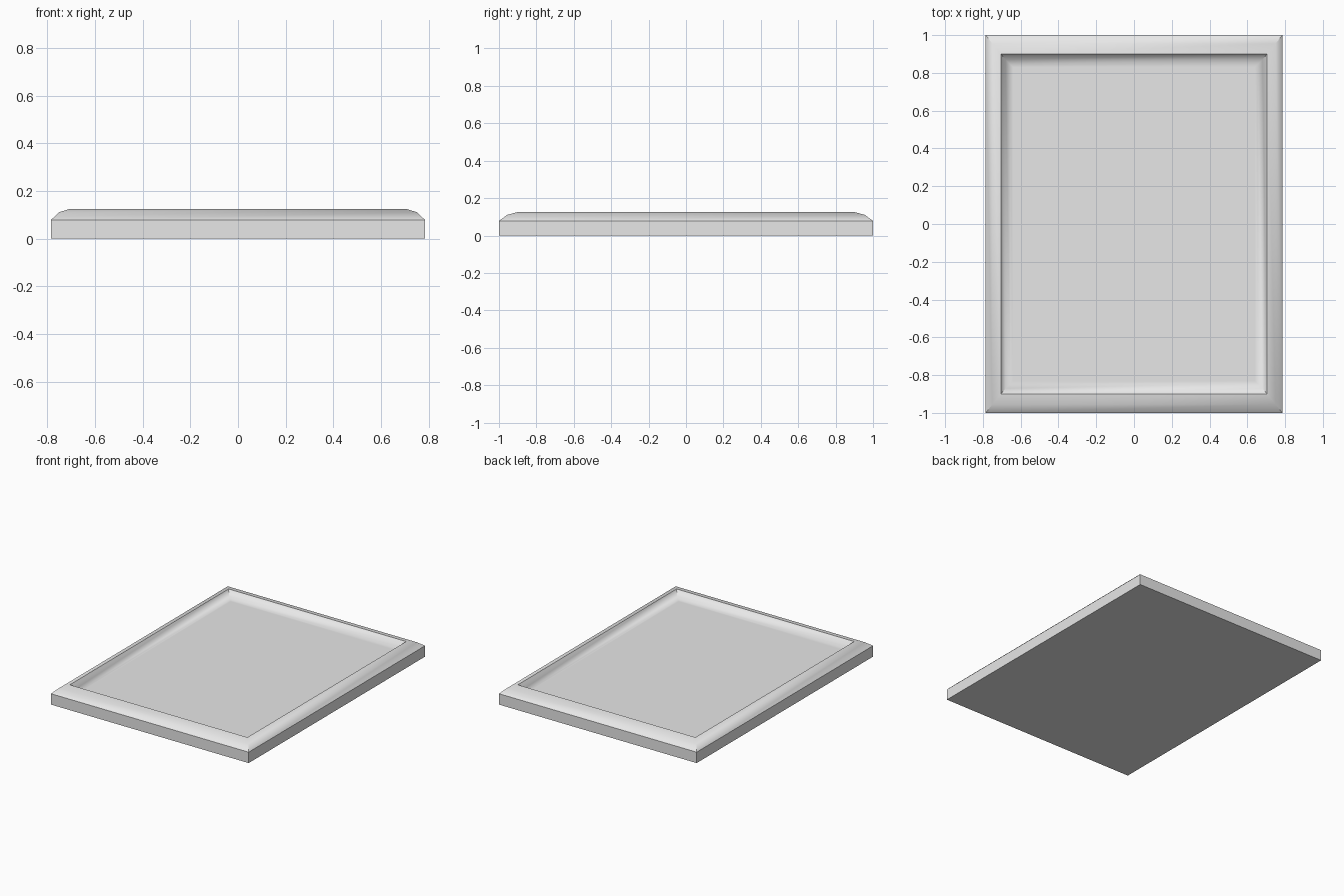
import bpy
import bmesh

cube = bpy.data.objects.get("Cube")
if cube:
    bpy.data.objects.remove(cube, do_unlink=True)

HALF_X, HALF_Y = 0.785, 1.0

# Cross-section from the underside, over the rim, down to the recessed floor:
# (inset along x, inset along y, height)
PROFILE = [
    (0.0, 0.0, 0.0),       # base
    (0.0, 0.0, 0.078),     # top of the straight side
    (0.035, 0.045, 0.111), # outer slope
    (0.08, 0.10, 0.125),   # rim crest
    (0.105, 0.13, 0.09),   # inner slope
    (0.13, 0.155, 0.08),   # foot of the cove
    (0.145, 0.17, 0.08),   # flat floor border
]


def make_material(name, color):
    mat = bpy.data.materials.new(name)
    mat.use_nodes = True
    mat.diffuse_color = color
    mat.node_tree.nodes["Principled BSDF"].inputs["Base Color"].default_value = color
    return mat


def add_ring(bm, inset_x, inset_y, z):
    x, y = HALF_X - inset_x, HALF_Y - inset_y
    return [bm.verts.new((sx * x, sy * y, z))
            for sx, sy in ((-1, -1), (1, -1), (1, 1), (-1, 1))]


# Framed panel: mitred rings bridged together, closed below and inside
bm = bmesh.new()
rings = [add_ring(bm, *point) for point in PROFILE]
for low, high in zip(rings, rings[1:]):
    for i in range(4):
        j = (i + 1) % 4
        bm.faces.new((low[i], low[j], high[j], high[i]))
bm.faces.new(reversed(rings[0]))
bm.faces.new(rings[-1])

mesh = bpy.data.meshes.new("framed_panel")
bm.to_mesh(mesh)
bm.free()
panel = bpy.data.objects.new("framed_panel", mesh)
bpy.context.collection.objects.link(panel)
mesh.materials.append(make_material("plain_grey", (0.8, 0.8, 0.8, 1.0)))

# Soft moulding with crisp mitres and edges
bpy.ops.object.select_all(action="DESELECT")
panel.select_set(True)
bpy.context.view_layer.objects.active = panel
bpy.ops.object.shade_smooth_by_angle(angle=0.68)
